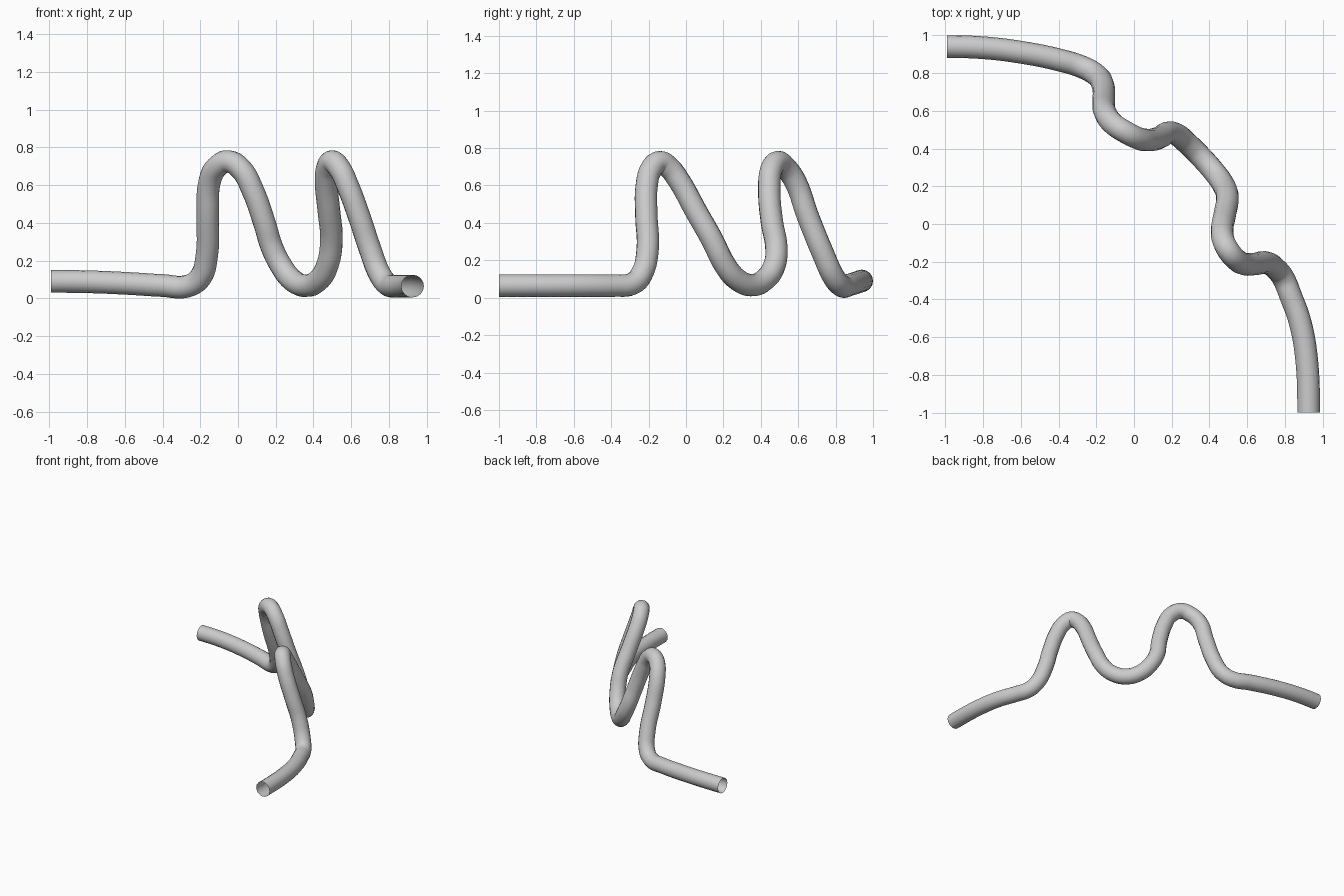
import bpy

if "Cube" in bpy.data.objects:
    bpy.data.objects.remove(bpy.data.objects["Cube"])

# Centre line of the bent tube
path = [
    (-.99, .94, .09), (-.8, .934, .088), (-.6, .91, .08), (-.4, .87, .068),
    (-.27, .83, .064), (-.2, .79, .11),
    (-.165, .735, .23), (-.16, .65, .44), (-.15, .585, .62), (-.11, .53, .698),
    (-.05, .49, .725), (.02, .455, .68), (.075, .445, .58), (.14, .46, .4),
    (.18, .483, .27), (.23, .472, .17), (.29, .42, .095), (.36, .35, .067),
    (.43, .27, .10), (.475, .205, .18), (.495, .14, .31), (.482, .055, .46),
    (.467, -.04, .63), (.475, -.09, .695), (.5, -.14, .725), (.54, -.187, .685),
    (.58, -.21, .6), (.64, -.212, .44), (.7, -.205, .26), (.75, -.235, .13),
    (.79, -.285, .075), (.83, -.38, .065), (.88, -.52, .065),
    (.915, -.72, .065), (.925, -1, .065),
]

curve = bpy.data.curves.new("bent_tube", 'CURVE')
curve.dimensions = '3D'
curve.bevel_depth = 0.06
curve.bevel_resolution = 6
curve.resolution_u = 5
curve.use_fill_caps = False  # open tube ends
spline = curve.splines.new('BEZIER')
spline.bezier_points.add(len(path) - 1)
for bp, co in zip(spline.bezier_points, path):
    bp.co = co
    bp.handle_left_type = bp.handle_right_type = 'AUTO'

# Square off both ends along the grid axes
first, last = spline.bezier_points[0], spline.bezier_points[-1]
for bp, d in ((first, (.06, 0, 0)), (last, (0, -.09, 0))):
    bp.handle_left_type = bp.handle_right_type = 'FREE'
    bp.handle_left = [c - e for c, e in zip(bp.co, d)]
    bp.handle_right = [c + e for c, e in zip(bp.co, d)]

tube = bpy.data.objects.new("bent_tube", curve)
bpy.context.collection.objects.link(tube)
bpy.context.view_layer.objects.active = tube
tube.select_set(True)
bpy.ops.object.convert(target='MESH')
bpy.ops.object.shade_smooth()
